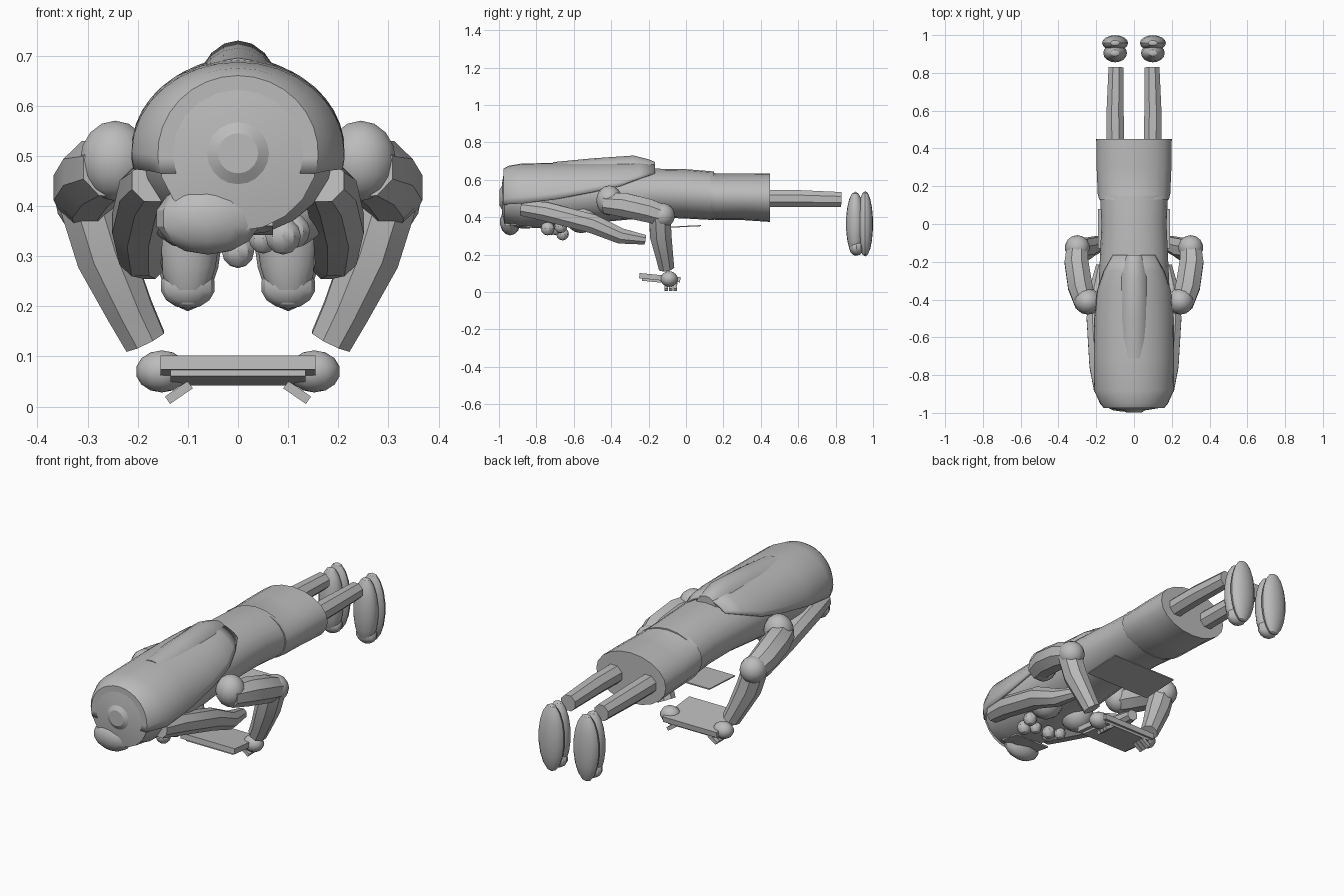
import bpy, bmesh, math
from mathutils import Vector

if "Cube" in bpy.data.objects:
    bpy.data.objects.remove(bpy.data.objects["Cube"])

grey = bpy.data.materials.new("plain_grey")
grey.diffuse_color = (0.5, 0.5, 0.5, 1)
grey.use_nodes = True
grey.node_tree.nodes["Principled BSDF"].inputs["Base Color"].default_value = grey.diffuse_color


def finish(name, bm, angle=30):
    bmesh.ops.recalc_face_normals(bm, faces=bm.faces)
    me = bpy.data.meshes.new(name)
    bm.to_mesh(me)
    bm.free()
    me.materials.append(grey)
    ob = bpy.data.objects.new(name, me)
    bpy.context.collection.objects.link(ob)
    bpy.ops.object.select_all(action='DESELECT')
    bpy.context.view_layer.objects.active = ob
    ob.select_set(True)
    bpy.ops.object.shade_smooth_by_angle(angle=math.radians(angle))
    return ob


def loft(name, rings, closed=True, caps=(True, True), thick=0):
    """Skin a list of equal-length point rings."""
    bm = bmesh.new()
    rows = [[bm.verts.new(p) for p in r] for r in rings]
    n = len(rows[0])
    for a, b in zip(rows, rows[1:]):
        for i in range(n if closed else n - 1):
            j = (i + 1) % n
            bm.faces.new((a[i], a[j], b[j], b[i]))
    if caps[0]:
        bm.faces.new(rows[0])
    if caps[1]:
        bm.faces.new(rows[-1])
    ob = finish(name, bm)
    if thick:
        m = ob.modifiers.new("thickness", 'SOLIDIFY')
        m.thickness = thick
    return ob


def body(name, sections, n=20):
    """Elliptical sections along y: (y, centre z, radius x, radius z)."""
    return loft(name, [[(rx * math.cos(t), y, z + rz * math.sin(t))
                for t in [2 * math.pi * i / n for i in range(n)]]
                for y, z, rx, rz in sections])


def tube(name, path, n=8):
    """Round limb through (x, y, z, radius) points."""
    pts = [Vector(p[:3]) for p in path]
    rings = []
    for i, p in enumerate(pts):
        d = (pts[min(i + 1, len(pts) - 1)] - pts[max(i - 1, 0)]).normalized()
        u = d.cross(Vector((1, 0, 0))).normalized()
        v = d.cross(u)
        rings.append([p + path[i][3] * (u * math.cos(t) + v * math.sin(t))
                      for t in [2 * math.pi * (k + .5) / n for k in range(n)]])
    return loft(name, rings)


def ball(name, c, r, seg=14):
    bm = bmesh.new()
    bmesh.ops.create_uvsphere(bm, u_segments=seg, v_segments=seg // 2 + 1, radius=1)
    bmesh.ops.scale(bm, vec=r if isinstance(r, tuple) else (r, r, r), verts=bm.verts)
    bmesh.ops.translate(bm, vec=c, verts=bm.verts)
    return finish(name, bm)


def box(name, c, s, tilt=0, roll=0):
    bm = bmesh.new()
    bmesh.ops.create_cube(bm, size=1)
    bmesh.ops.scale(bm, vec=s, verts=bm.verts)
    ob = finish(name, bm)
    ob.location = c
    ob.rotation_euler = (tilt, roll, 0)
    return ob


# Head and torso, skirt
body("torso", [(-.97, .505, .15, .14), (-.88, .505, .19, .165), (-.7, .51, .20, .165),
               (-.5, .52, .195, .15), (-.17, .53, .18, .13), (0, .525, .172, .132),
               (.15, .515, .18, .13)])
body("skirt", [(.13, .52, .185, .125), (.16, .51, .192, .125), (.3, .51, .198, .125),
               (.45, .505, .20, .13)])


# Open shell of hair: y, centre z, radius x, radius z, lowest edge angle in degrees
def arc(y, z, rx, rz, a, n=18):
    ts = [math.radians(a + (180 - 2 * a) * i / n) for i in range(n + 1)]
    return [(rx * math.cos(t), y, z + rz * math.sin(t)) for t in ts]


loft("hair_shell", [arc(*s) for s in [
    (-.975, .505, .16, .155, -15), (-.95, .505, .18, .17, -12), (-.88, .505, .212, .182, -10),
    (-.7, .505, .213, .186, -3), (-.5, .51, .213, .183, 8), (-.35, .515, .205, .18, 18),
    (-.25, .52, .185, .178, 30), (-.165, .52, .16, .165, 45)]],
    closed=False, caps=(True, False), thick=.012)
# Ridge lying on the back of the hair
loft("hair_ridge", [arc(*s, 10) for s in [
    (-.71, .6, .09, .095, 0), (-.5, .6, .095, .115, 0), (-.28, .6, .09, .13, 0),
    (-.2, .6, .075, .11, 0), (-.165, .6, .07, .095, 0)]])
# Crown discs
body("crown", [(-.985, .505, .07, .07), (-.97, .505, .16, .155)])
body("crown_button", [(-.998, .505, .04, .04), (-.98, .505, .07, .07)])
ball("fringe", (-.06, -.94, .375), (.105, .055, .072), 12)
box("fringe_leaf", (-.03, -.88, .355), (.2, .12, .008), -.15)

# Chest and small trim balls
for i, (x, y, z, r) in enumerate([
        (.09, -.74, .34, .037), (0, -.66, .31, .034), (.05, -.7, .335, .03),
        (.11, -.67, .35, .035), (-.05, -.72, .34, .035), (-.09, -.68, .345, .03)]):
    ball(f"collar_ball_{i}", (x, y, z), r, 10)

for s, side in ((1, "right"), (-1, "left")):
    ball("chest_" + side, (s * .1, -.56, .40), .085)
    # Long front strand
    tube("hair_strand_" + side, [(s * .17, -.88, .45, .045), (s * .185, -.75, .43, .055),
         (s * .2, -.5, .365, .055), (s * .195, -.35, .30, .045), (s * .175, -.22, .28, .028)])
    # Arm
    ball("shoulder_" + side, (s * .245, -.41, .49), (.072, .07, .08))
    tube("upper_arm_" + side, [(s * .255, -.43, .475, .06), (s * .285, -.33, .465, .07),
         (s * .305, -.2, .435, .068), (s * .3, -.11, .405, .058)])
    ball("elbow_" + side, (s * .3, -.125, .41), .066)
    tube("forearm_" + side, [(s * .3, -.14, .41, .062), (s * .265, -.135, .3, .062),
         (s * .215, -.115, .19, .05), (s * .185, -.105, .13, .045)])
    # Hand with fingers
    ball("hand_" + side, (s * .152, -.09, .07), (.052, .046, .042), 12)
    for k in range(3):
        box(f"finger_{side}_{k}", (s * .118, -.105 + .024 * k, .028), (.055, .02, .018), 0, s * .6)
    # Leg and shoe
    tube("leg_" + side, [(s * .098, .42, .5, .05), (s * .1, .6, .5, .049), (s * .095, .83, .495, .043)])
    ball("shoe_" + side, (s * .1, .905, .365), (.064, .05, .172), 16)
    ball("sole_" + side, (s * .1, .958, .365), (.07, .042, .175), 16)
    ball("toe_" + side, (s * .1, .912, .24), (.055, .04, .045), 12)

# Sheet below the waist and the held tablet
box("sheet", (0, -.025, .35), (.38, .21, .006), .05)
box("tablet", (0, -.14, .077), (.31, .22, .028), -.1)
box("tablet_base", (0, -.14, .057), (.27, .19, .012), -.1)
